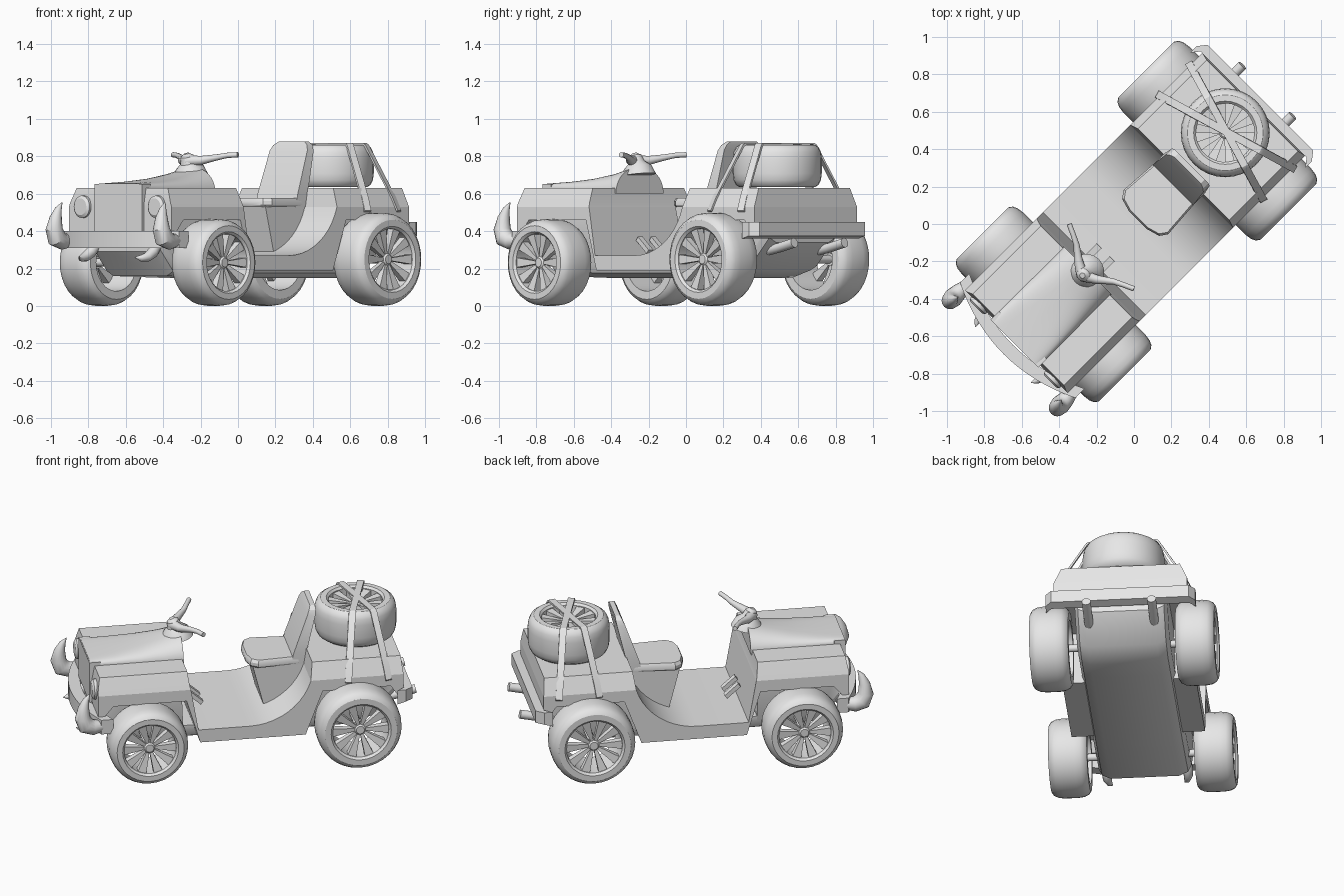
import bpy, bmesh, math
from mathutils import Vector, Matrix

if "Cube" in bpy.data.objects:
    bpy.data.objects.remove(bpy.data.objects["Cube"])

TURN = Matrix.Rotation(math.radians(-45), 3, 'Z')   # the car stands diagonally
MAT = bpy.data.materials.new("light grey")
MAT.diffuse_color = (0.8, 0.8, 0.8, 1)
MAT.use_nodes = True
MAT.node_tree.nodes["Principled BSDF"].inputs["Base Color"].default_value = MAT.diffuse_color


def loft(bm, rings, closed=False):
    """Skin a list of point loops; caps the ends unless closed."""
    vs = [[bm.verts.new(TURN @ Vector(p)) for p in r] for r in rings]
    n = len(vs[0])
    pairs = list(zip(vs, vs[1:])) + ([(vs[-1], vs[0])] if closed else [])
    for a, b in pairs:
        for i in range(n):
            j = (i + 1) % n
            bm.faces.new((a[i], a[j], b[j], b[i]))
    if not closed:
        bm.faces.new(vs[0][::-1])
        bm.faces.new(vs[-1])


def finish(name, bm):
    bmesh.ops.recalc_face_normals(bm, faces=bm.faces)
    me = bpy.data.meshes.new(name)
    bm.to_mesh(me)
    bm.free()
    me.materials.append(MAT)
    ob = bpy.data.objects.new(name, me)
    bpy.context.collection.objects.link(ob)


def part(name, *lofts):
    bm = bmesh.new()
    for rings in lofts:
        loft(bm, rings)
    finish(name, bm)


def prism(prof, x0, x1):
    return [[(x, y, z) for y, z in prof] for x in (x0, x1)]


def rect(hw, y0, y1, z):
    return [(-hw, y0, z), (hw, y0, z), (hw, y1, z), (-hw, y1, z)]


def tube(pts, radii, n=16):
    pts = [Vector(p) for p in pts]
    rings = []
    for i, p in enumerate(pts):
        d = (pts[min(i + 1, len(pts) - 1)] - pts[max(i - 1, 0)]).normalized()
        u = d.cross(Vector((1, 0, 0)) if abs(d.x) < .8 else Vector((0, 0, 1))).normalized()
        v = d.cross(u)
        rings.append([p + radii[i] * (u * math.cos(t) + v * math.sin(t))
                      for t in (2 * math.pi * k / n for k in range(n))])
    return rings


def wheel(name, c, R, side=1, flat=False):
    """Tyre, ten tapered spokes and hub; flat lays it on its side."""
    def at(a, r, t, w=0.0):
        p = r * math.cos(t) - w * math.sin(t)
        q = r * math.sin(t) + w * math.cos(t)
        return (c[0] + p, c[1] + q, c[2] + a) if flat else (c[0] + side * a, c[1] + p, c[2] + q)
    prof = [(-.113, .66), (-.113, .85), (-.1, .93), (-.075, .98), (-.04, 1), (.04, 1), (.075, .98),
            (.1, .93), (.113, .85), (.113, .71), (.1, .66)]
    bm = bmesh.new()
    loft(bm, [[at(a, r * R, 2 * math.pi * k / 32) for a, r in prof] for k in range(32)], True)
    for k in range(10):
        t = 2 * math.pi * k / 10
        loft(bm, [[at(.05, r, t, -w), at(.05, r, t, w), at(h, r, t, w), at(h, r, t, -w)]
                  for r, w, h in ((.02, .007, .075), (.67 * R, .026, .095))])
    loft(bm, [[at(a, r, 2 * math.pi * k / 16) for k in range(16)]
              for a, r in ((.03, .034), (.075, .034), (.085, .024))])
    finish(name, bm)


# Wheels, axles and spare
for s, n in ((-1, "left"), (1, "right")):
    wheel("front_wheel_" + n, (s * .424, -.608, .232), .232, s)
    wheel("rear_wheel_" + n, (s * .424, .63, .249), .249, s)
wheel("spare_wheel", (0, .69, .748), .238, flat=True)
part("axles", *[tube([(-.46, y, z), (.46, y, z)], [.022, .022])
                for y, z in ((-.608, .232), (.63, .249))])

# Body side profile: fenders with arches, sill, floor and curved seat bulkhead
scoop = [(.375 * math.sin(t), .63 - .36 * math.cos(t))
         for t in (math.acos(.1 / .36) * k / 10 for k in range(11))]
ye = scoop[-1][0]
body = [(-.89, .40), (-.89, .53), (-.345, .53), (-.30, .27)] + scoop + [
    (.905, .53), (.905, .44), (.87, .40), (.83, .46), (.43, .46), (.33, .19), (-.29, .19),
    (-.37, .46), (-.80, .46), (-.85, .40)]
part("body", prism(body, -.388, .388))
part("front_fender_top", [rect(.388, -.89, -.345, .53), rect(.38, -.89, -.35, .55),
                          rect(.345, -.875, -.36, .63)])
part("rear_deck", [rect(.388, ye, .905, .53), rect(.345, .375, .895, .63)])

# Belly pan between the wheels
belly = [(-.85, .29, .5), (-.74, .16, .5), (-.38, .15, .5), (-.37, .15, .25), (.28, .15, .25),
         (.45, .15, .5), (.6, .15, .5), (.74, .19, .5), (.88, .34, .5)]
part("belly_pan", [[(-.27, y, t), (-.27, y, b + .07), (-.25, y, b + .025), (-.2, y, b), (.2, y, b),
                    (.25, y, b + .025), (.27, y, b + .07), (.27, y, t)] for y, b, t in belly])

# Bonnet: flat at the grille, arched at the dashboard
def arch(y, h, power):
    return [(.18 * math.copysign(abs(math.cos(t)) ** power, math.cos(t)), y,
             .60 + h * math.sin(t) ** power) for t in (math.pi * k / 20 for k in range(21))]

part("bonnet", [arch(-.90, .055, .25), arch(-.75, .065, .4), arch(-.6, .082, .6),
                arch(-.46, .11, .8), arch(-.35, .143, .95)])
part("grille", [rect(.18, -.905, -.84, .40), rect(.18, -.905, -.84, .652)])
part("headlights", *[tube([(s * .28, -.87, .53), (s * .28, -.902, .53), (s * .28, -.912, .53)],
                          [.06, .06, .045], 24) for s in (-1, 1)])

# Front bumper, big tusks and small lower tusks
def bow(x):
    return -.985 + .105 * (x / .435) ** 2

xs = [-.435 + .87 * k / 16 for k in range(17)]
part("front_bumper", [[(x, bow(x), .31), (x, bow(x), .40), (x, bow(x) + .07, .40),
                       (x, bow(x) + .07, .31)] for x in xs])
part("tusks", *[tube([(s * .40, -.87, .35), (s * .405, -.92, .345), (s * .405, -.965, .362),
                      (s * .405, -.985, .41), (s * .40, -.978, .47), (s * .395, -.962, .52),
                      (s * .39, -.94, .553)],
                     [.035, .045, .052, .046, .033, .018, .002]) for s in (-1, 1)])
part("lower_tusks", *[tube([(s * .23, -.85, .32), (s * .235, -.88, .285), (s * .235, -.92, .262),
                            (s * .225, -.96, .255), (s * .21, -.99, .26)],
                           [.03, .03, .026, .017, .002], 12) for s in (-1, 1)])

# Rear bumper with forward wrapped ends, exhausts
part("rear_bumper", [[(x, y, .36), (x, y, .45), (x, y + .05, .45), (x, y + .05, .375)]
                     for x, y in ((-.435, .86), (-.40, .905), (.40, .905), (.435, .86))])
part("exhausts", *[tube([(s * .19, .78, .29), (s * .19, .89, .31), (s * .19, 1.01, .338)],
                        [.026] * 3) for s in (-1, 1)])

# Seat
part("seat_base", prism([(.06, .54), (.13, .265), (.25, .30), (.36, .5), (.36, .54)], -.145, .145))

def cushion(k, z):
    return [(x * k, .18 + (y - .18) * k, z) for x, y in (
        (-.15, .34), (-.168, .09), (-.14, .05), (-.07, .03), (.07, .03), (.14, .05), (.168, .09),
        (.15, .34))]

part("seat_cushion", [cushion(.96, .53), cushion(1, .54), cushion(1, .56), cushion(.94, .578)])
part("seat_back", [rect(.15, .285, .365, .53), rect(.152, .30, .375, .60), rect(.142, .382, .43, .83),
                   rect(.128, .395, .435, .86), rect(.10, .405, .435, .878)])

# Handlebars on a flared post, pedals
part("handlebar_post", tube([(0, -.36, .70), (0, -.365, .74), (0, -.375, .765), (0, -.385, .80),
                             (0, -.39, .815)], [.095, .075, .045, .035, .015], 20))
part("handlebars", *[tube([(0, -.39, .775), (s * .07, -.35, .778), (s * .14, -.295, .795),
                           (s * .19, -.27, .805), (s * .245, -.245, .808)],
                          [.032, .024, .016, .014, .014], 12) for s in (-1, 1)])
part("pedals", *[prism([(-.31, .35), (-.295, .37), (-.215, .30), (-.23, .28)], x - .018, x + .018)
                 for x in (-.05, .05)])

# Two straps crossed over the spare wheel
def strap(y0, y1):
    d = Vector((.8, y1 - y0, 0)).normalized()
    side = Vector((-d.y, d.x, 0)) * .02
    rings = []
    for x, z in ((-.405, .51), (-.375, .58), (-.215, .862), (-.2, .872), (.2, .872), (.215, .862),
                 (.375, .58), (.405, .51)):
        p = Vector((x, y0 + (y1 - y0) * (x + .4) / .8, z))
        off = Vector((-.008 if x > 0 else .008, 0, -.009))
        rings.append([p - side, p + side, p + side + off, p - side + off])
    return rings

part("straps", strap(.815, .58), strap(.58, .815))

# Smooth the round parts, keep edges sharp
bpy.ops.object.select_all(action='SELECT')
bpy.context.view_layer.objects.active = bpy.context.scene.objects[0]
bpy.ops.object.shade_smooth_by_angle(angle=math.radians(32))
